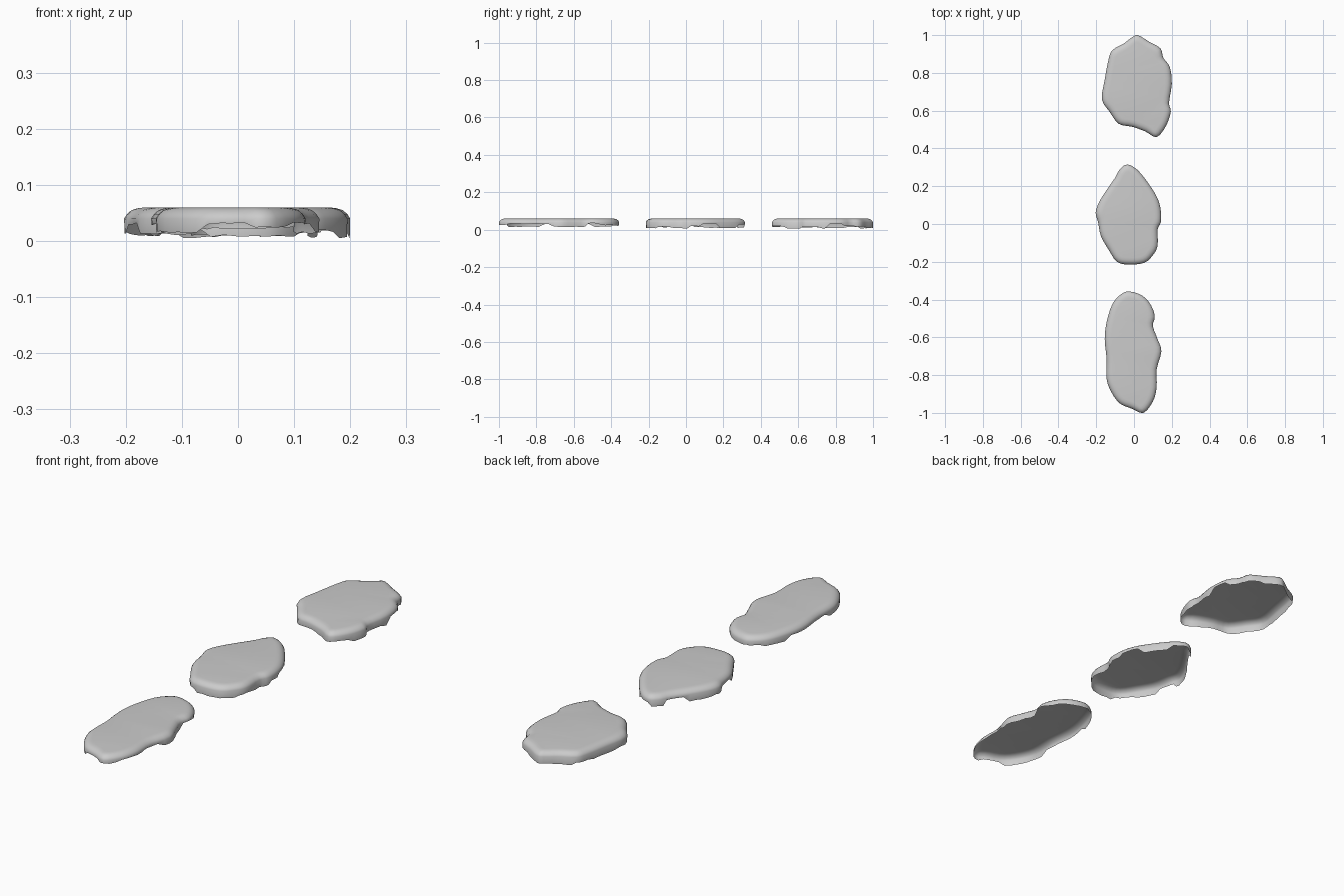
import bpy, bmesh, random
from mathutils import Vector

if "Cube" in bpy.data.objects:
    bpy.data.objects.remove(bpy.data.objects["Cube"])

random.seed(4)

# Outlines, clockwise from above: (x, y) pairs
BACK = [(.02, 1.0), (.08, .965), (.14, .93), (.155, .88), (.19, .83), (.20, .74), (.185, .64),
        (.195, .595), (.17, .52), (.12, .46), (.06, .49), (-.01, .515), (-.08, .53), (-.13, .595),
        (-.17, .66), (-.155, .765), (-.135, .87), (-.115, .92), (-.055, .955), (-.015, .985)]
MIDDLE = [(-.035, .315), (.02, .285), (.08, .21), (.125, .135), (.142, .07), (.142, .01),
          (.125, -.03), (.125, -.115), (.10, -.165), (.055, -.205), (-.025, -.215), (-.09, -.20),
          (-.135, -.135), (-.175, -.065), (-.19, .01), (-.203, .06), (-.185, .115), (-.145, .18),
          (-.10, .245), (-.075, .29)]
FRONT = [(-.025, -.357), (.045, -.38), (.09, -.43), (.11, -.49), (.10, -.54), (.125, -.61),
         (.145, -.675), (.12, -.77), (.12, -.865), (.10, -.94), (.05, -1.0), (-.01, -.978),
         (-.075, -.95), (-.12, -.89), (-.145, -.82), (-.145, -.715), (-.155, -.61), (-.145, -.52),
         (-.115, -.425), (-.07, -.373)]

# Rim profile: (inset, height), from top face to side wall
RIM = [(.036, .060), (.024, .0585), (.013, .055), (.005, .048), (0, .040)]
STEPS = 3


def smooth_loop(pts):
    """Closed Catmull-Rom curve through the points."""
    n, out = len(pts), []
    for i in range(n):
        a, b, c, d = (Vector(pts[(i + k) % n]) for k in (-1, 0, 1, 2))
        for s in range(STEPS):
            t = s / STEPS
            out.append(.5 * (2 * b + (c - a) * t + (2 * a - 5 * b + 4 * c - d) * t * t
                             + (3 * b - a - 3 * c + d) * t ** 3))
    return out


def stone(name, pts, low):
    loop = smooth_loop(pts)
    n = len(loop)
    inward = []
    for i in range(n):
        t = loop[(i + 3) % n] - loop[i - 3]
        inward.append(Vector((t.y, -t.x)).normalized())
    # Ragged lower edge, broken into chips
    edge, cur = [], .024
    for i in range(n):
        if i % 4 == 0:
            cur = random.uniform(low, .034)
        edge.append(cur + random.uniform(-.002, .002))
    edge[n // 4] = low
    bm = bmesh.new()
    rings = [[bm.verts.new((*(p + d * inset), z)) for p, d in zip(loop, inward)]
             for inset, z in RIM]
    rings.append([bm.verts.new((*(p + d * .001), z)) for p, d, z in zip(loop, inward, edge)])
    bm.faces.new(rings[0][::-1])
    for r0, r1 in zip(rings, rings[1:]):
        for i in range(n):
            j = (i + 1) % n
            bm.faces.new((r0[i], r0[j], r1[j], r1[i]))
    bmesh.ops.triangulate(bm, faces=[f for f in bm.faces if len(f.verts) > 4])
    for f in bm.faces:
        f.smooth = True
    me = bpy.data.meshes.new(name)
    bm.to_mesh(me)
    bm.free()
    bpy.context.collection.objects.link(bpy.data.objects.new(name, me))


# Three open-bottomed stepping stones in a row
stone("back_stone", BACK, .004)
stone("middle_stone", MIDDLE, .008)
stone("front_stone", FRONT, .014)
